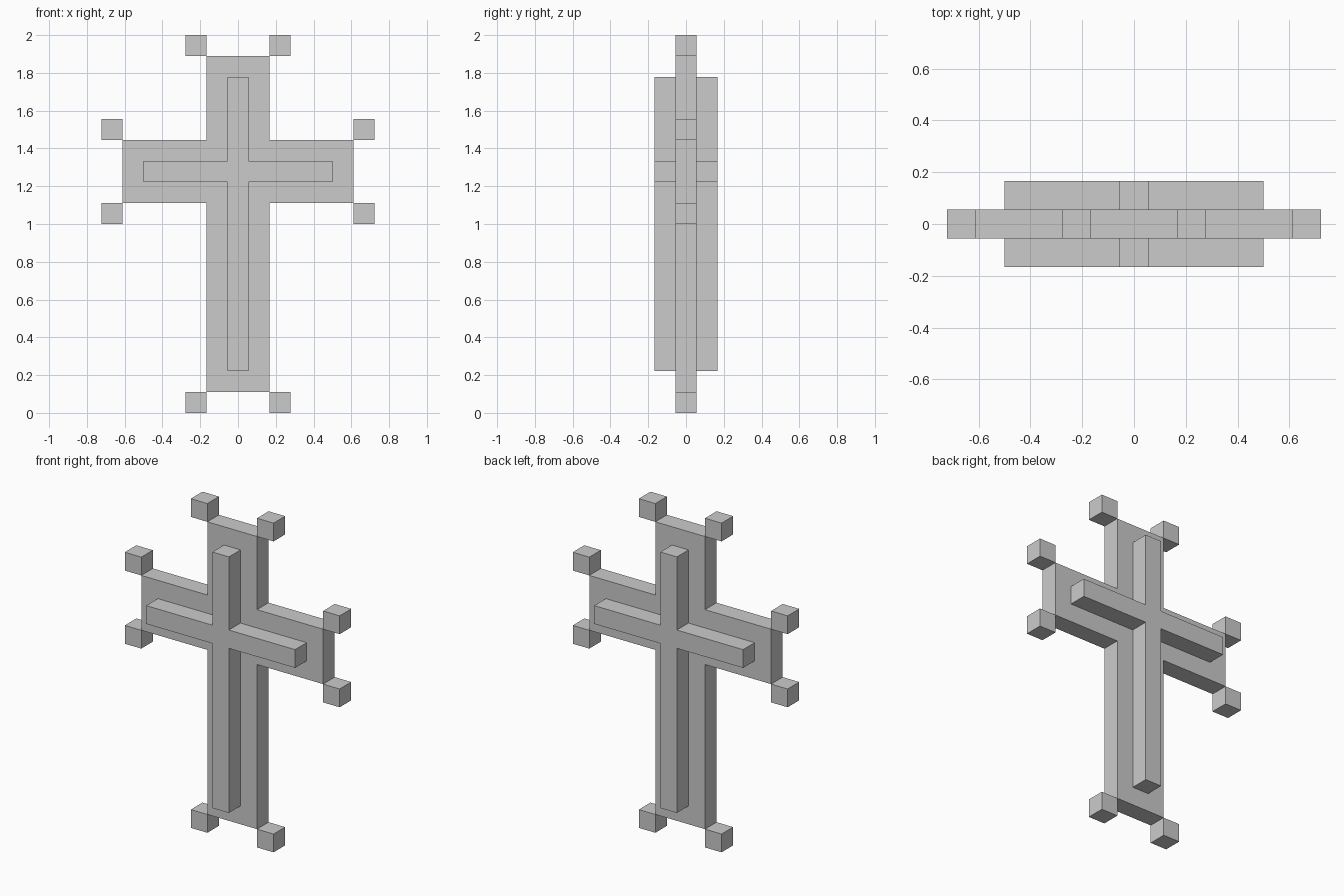
import bpy, bmesh
from mathutils import Vector

if "Cube" in bpy.data.objects:
    bpy.data.objects.remove(bpy.data.objects["Cube"])

U = 1 / 9  # one block; the cross is 18 blocks tall


def finish(name, bm):
    bmesh.ops.recalc_face_normals(bm, faces=bm.faces)
    mesh = bpy.data.meshes.new(name)
    bm.to_mesh(mesh)
    bm.free()
    obj = bpy.data.objects.new(name, mesh)
    bpy.context.collection.objects.link(obj)
    return obj


def cross(name, half_post, half_span, bottom, arm_low, arm_high, top, half_depth):
    """Extrude a cross outline through y; all sizes in blocks."""
    right = [(half_post, bottom), (half_post, arm_low), (half_span, arm_low),
             (half_span, arm_high), (half_post, arm_high), (half_post, top)]
    outline = right + [(-x, z) for x, z in reversed(right)]
    bm = bmesh.new()
    face = bm.faces.new([bm.verts.new((x * U, -half_depth * U, z * U)) for x, z in outline])
    geom = bmesh.ops.extrude_face_region(bm, geom=[face])["geom"]
    moved = [g for g in geom if isinstance(g, bmesh.types.BMVert)]
    bmesh.ops.translate(bm, verts=moved, vec=Vector((0, 2 * half_depth * U, 0)))
    return finish(name, bm)


def corner_block(name, x, z):
    bm = bmesh.new()
    bmesh.ops.create_cube(bm, size=U)
    obj = finish(name, bm)
    obj.location = (x * U, 0, z * U)


# Wide flat cross, and the narrow cross standing proud of it front and back
cross("cross_body", 1.5, 5.5, 1, 10, 13, 17, 0.5)
cross("raised_cross", 0.5, 4.5, 2, 11, 12, 16, 1.5)

# Small blocks touching the outer corners, mirrored left and right
for part, x, z in [("foot", 2, 0.5), ("arm_lower", 6, 9.5),
                   ("arm_upper", 6, 13.5), ("top", 2, 17.5)]:
    for side, sign in (("left", -1), ("right", 1)):
        corner_block(f"{part}_corner_{side}", sign * x, z)
